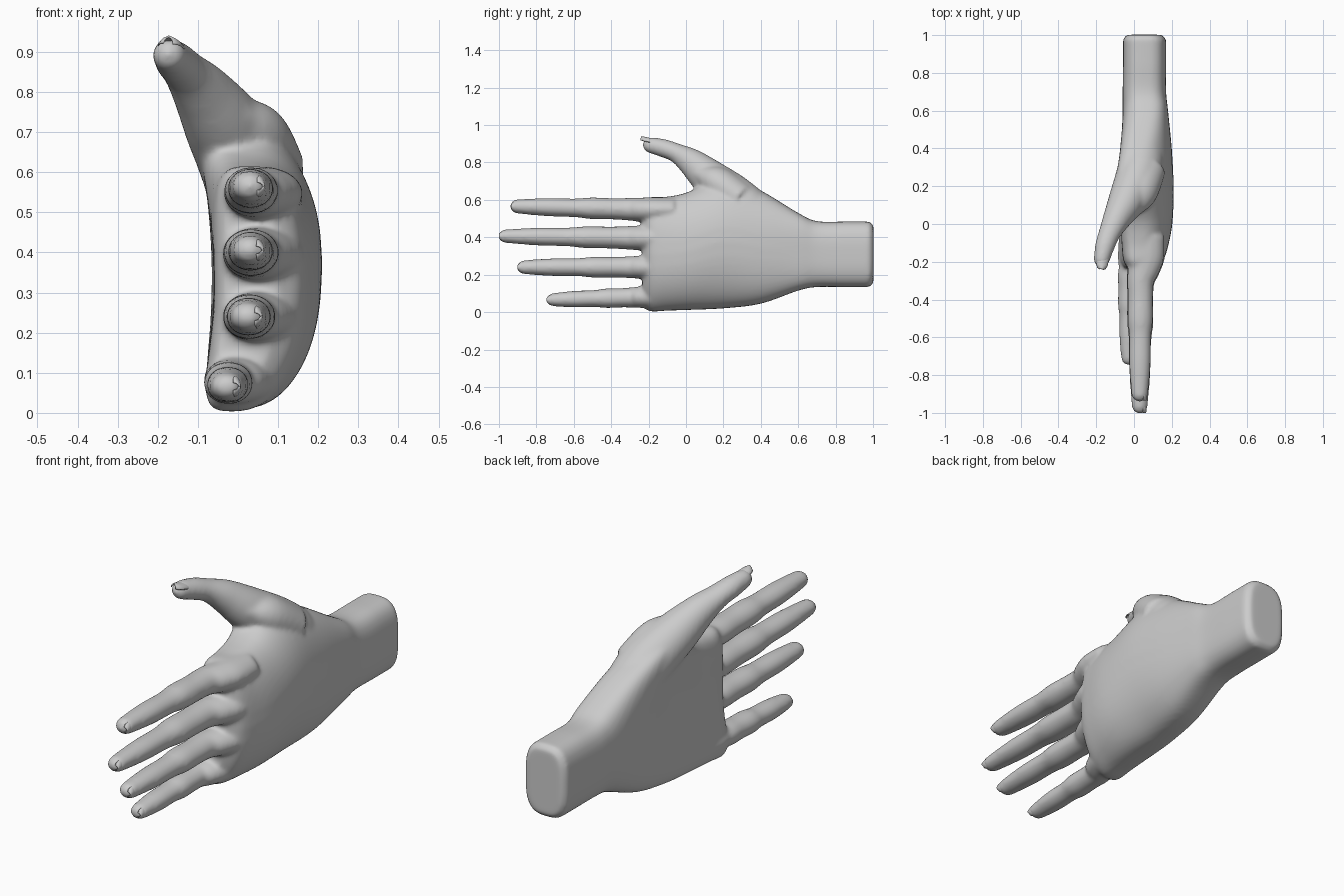
import bpy, bmesh, math
from mathutils import Vector

if "Cube" in bpy.data.objects:
    bpy.data.objects.remove(bpy.data.objects["Cube"])

skin = bpy.data.materials.new("light grey")
skin.diffuse_color = (0.6, 0.6, 0.6, 1)
skin.use_nodes = True
skin.node_tree.nodes["Principled BSDF"].inputs["Base Color"].default_value = skin.diffuse_color
SIDES = 32


def spline(keys, steps):
    """Catmull-Rom interpolation through tuples of numbers."""
    out = []
    last = len(keys) - 1
    for i in range(last):
        p0, p1, p2, p3 = (keys[max(0, min(last, i + k))] for k in (-1, 0, 1, 2))
        for s in range(steps):
            t = s / steps
            out.append(tuple(
                0.5 * (2 * b + (c - a) * t + (2 * a - 5 * b + 4 * c - d) * t * t
                       + (3 * b - a - 3 * c + d) * t ** 3)
                for a, b, c, d in zip(p0, p1, p2, p3)))
    return out + [keys[-1]]


def loft(bm, rings):
    """Closed skin over a list of rings."""
    loops = [[bm.verts.new(p) for p in ring] for ring in rings]
    n = len(loops[0])
    for a, b in zip(loops, loops[1:]):
        for i in range(n):
            bm.faces.new((a[i], a[(i + 1) % n], b[(i + 1) % n], b[i]))
    bm.faces.new(loops[0][::-1])
    bm.faces.new(loops[-1])


def power(v, e):
    return math.copysign(abs(v) ** e, v)


def palm_ring(y, z0, z1, xp, xd, low, high):
    """Flat rounded section whose lower and upper edges curl towards the palm."""
    ring = []
    for i in range(SIDES * 2):
        a = math.pi * i / SIDES
        u, v = power(math.cos(a), 0.65), power(math.sin(a), 0.65)
        curl = (high if v > 0 else low) * v * v
        ring.append(((xp + xd) / 2 + u * (xd - xp) / 2 + curl, y,
                     (z0 + z1) / 2 + v * (z1 - z0) / 2))
    return ring


def digit(bm, keys):
    """Tapered tube with a round tip; keys are x, y, z, radius across x, radius across z."""
    pts = spline(keys, 5)
    rings = []
    for i, (x, y, z, rx, rz) in enumerate(pts):
        t = (Vector(pts[min(i + 1, len(pts) - 1)][:3]) - Vector(pts[max(i - 1, 0)][:3])).normalized()
        side = (Vector((1, 0, 0)) - t * t.x).normalized()
        up = t.cross(side)
        rings.append((Vector((x, y, z)), side * rx, up * rz))
    c, s, u = rings[-1]
    for k in range(1, 6):                     # rounded tip
        a = k / 5 * 1.45
        rings.append((c + t * u.length * 1.1 * math.sin(a), s * math.cos(a), u * math.cos(a)))
    loft(bm, [[c + s * math.cos(2 * math.pi * j / SIDES) + u * math.sin(2 * math.pi * j / SIDES)
               for j in range(SIDES)] for c, s, u in rings])


def finish(name, bm):
    bmesh.ops.recalc_face_normals(bm, faces=bm.faces)
    mesh = bpy.data.meshes.new(name)
    bm.to_mesh(mesh)
    bm.free()
    mesh.materials.append(skin)
    mesh.shade_smooth()
    ob = bpy.data.objects.new(name, mesh)
    bpy.context.collection.objects.link(ob)
    return ob


bm = bmesh.new()
# palm and wrist: y, bottom, top, palm side, back side, lower curl, upper curl
sections = spline([
    (-0.232, 0.03, 0.60, -0.035, 0.10, -0.06, -0.01),
    (-0.19, 0.004, 0.615, -0.055, 0.155, -0.07, -0.025),
    (-0.1, 0.008, 0.617, -0.06, 0.185, -0.07, -0.04),
    (0.02, 0.012, 0.645, -0.06, 0.205, -0.07, -0.06),
    (0.2, 0.02, 0.735, -0.06, 0.21, -0.065, -0.10),
    (0.4, 0.045, 0.65, -0.065, 0.20, -0.035, -0.05),
    (0.6, 0.115, 0.53, -0.06, 0.18, 0, 0),
    (0.7, 0.134, 0.486, -0.06, 0.17, 0, 0),
    (0.85, 0.134, 0.484, -0.058, 0.17, 0, 0),
    (0.98, 0.134, 0.484, -0.058, 0.17, 0, 0)], 5)
sections.append((1.002, 0.155, 0.465, -0.037, 0.147, 0, 0))
loft(bm, [palm_ring(*s) for s in sections])

# thumb
digit(bm, [(0.06, 0.50, 0.43, 0.10, 0.10), (0.03, 0.28, 0.60, 0.12, 0.115),
           (-0.035, 0.13, 0.715, 0.10, 0.10), (-0.09, 0.03, 0.80, 0.075, 0.075),
           (-0.13, -0.05, 0.85, 0.058, 0.052), (-0.155, -0.12, 0.876, 0.052, 0.049),
           (-0.17, -0.185, 0.892, 0.043, 0.043)])
# web between thumb and palm
digit(bm, [(0.06, 0.30, 0.60, 0.11, 0.09), (0.02, 0.17, 0.69, 0.105, 0.09),
           (-0.02, 0.09, 0.73, 0.07, 0.05)])

# fingers: length, base height, tip height, base x, tip x, base and tip half widths
fingers = [(-0.935, 0.548, 0.565, 0.035, 0.03, 0.064, 0.040),
           (-1.0, 0.396, 0.406, 0.035, 0.03, 0.067, 0.038),
           (-0.90, 0.240, 0.240, 0.03, 0.025, 0.062, 0.039),
           (-0.745, 0.080, 0.066, -0.022, -0.027, 0.058, 0.037)]
for end, zb, zt, xb, xt, rb, rt in fingers:
    # knuckle swelling into the back of the hand
    keys = [(xb + 0.03, -0.06, zb, rb * 1.5, rb), (xb + 0.025, -0.17, zb, rb * 1.55, rb * 1.03),
            (xb + 0.015, -0.235, zb, rb * 1.35, rb)]
    # joint bumps along the length
    for f, swell in ((0.12, 0.99), (0.25, 0.98), (0.42, 1.07), (0.55, 0.98), (0.74, 1.06), (0.88, 1.03), (1, 0.95)):
        y = -0.22 + (end + 0.036 + 0.22) * f
        r = (rb + (rt - rb) * f) * swell
        keys.append((xb + (xt - xb) * f, y, zb + (zt - zb) * f, r * 1.17, r))
    digit(bm, keys)

# merge the overlapping parts into one soft skin
hand = finish("hand", bm)
remesh = hand.modifiers.new("merge", 'REMESH')
remesh.mode = 'VOXEL'
remesh.voxel_size = 0.01
remesh.use_smooth_shade = True
soften = hand.modifiers.new("soften", 'SMOOTH')
soften.factor = 0.5
soften.iterations = 10


def nail(name, base, tip, normal, width):
    """Thin arched plate from base to tip."""
    base, tip, normal = Vector(base), Vector(tip), Vector(normal)
    side = (tip - base).cross(normal).normalized()
    bm = bmesh.new()
    rings = []
    for f, w in ((0, 0.7), (0.3, 1), (0.75, 0.95), (0.93, 0.7), (1, 0.35)):
        c = base.lerp(tip, f)
        arc = [(side * math.sin(a) * width * w + normal * (math.cos(a) - 1) * width * 0.8)
               for a in [-1.1 + 2.2 * k / 8 for k in range(9)]]
        rings.append([c + p for p in arc] + [c + p - normal * 0.006 for p in arc[::-1]])
    loft(bm, rings)
    finish(name, bm)


# fingernails on the back of the hand side
for label, (end, zb, zt, xb, xt, rb, rt) in zip(("index", "middle", "ring", "little"), fingers):
    x = xt + rt * 1.12
    nail(label + "_nail", (x - 0.001, end + 0.085, zt), (x - 0.008, end, zt), (1, 0, 0), rt * 0.8)
nail("thumb_nail", (-0.155, -0.14, 0.920), (-0.172, -0.238, 0.941), (0.1, 0.2, 0.97), 0.036)
